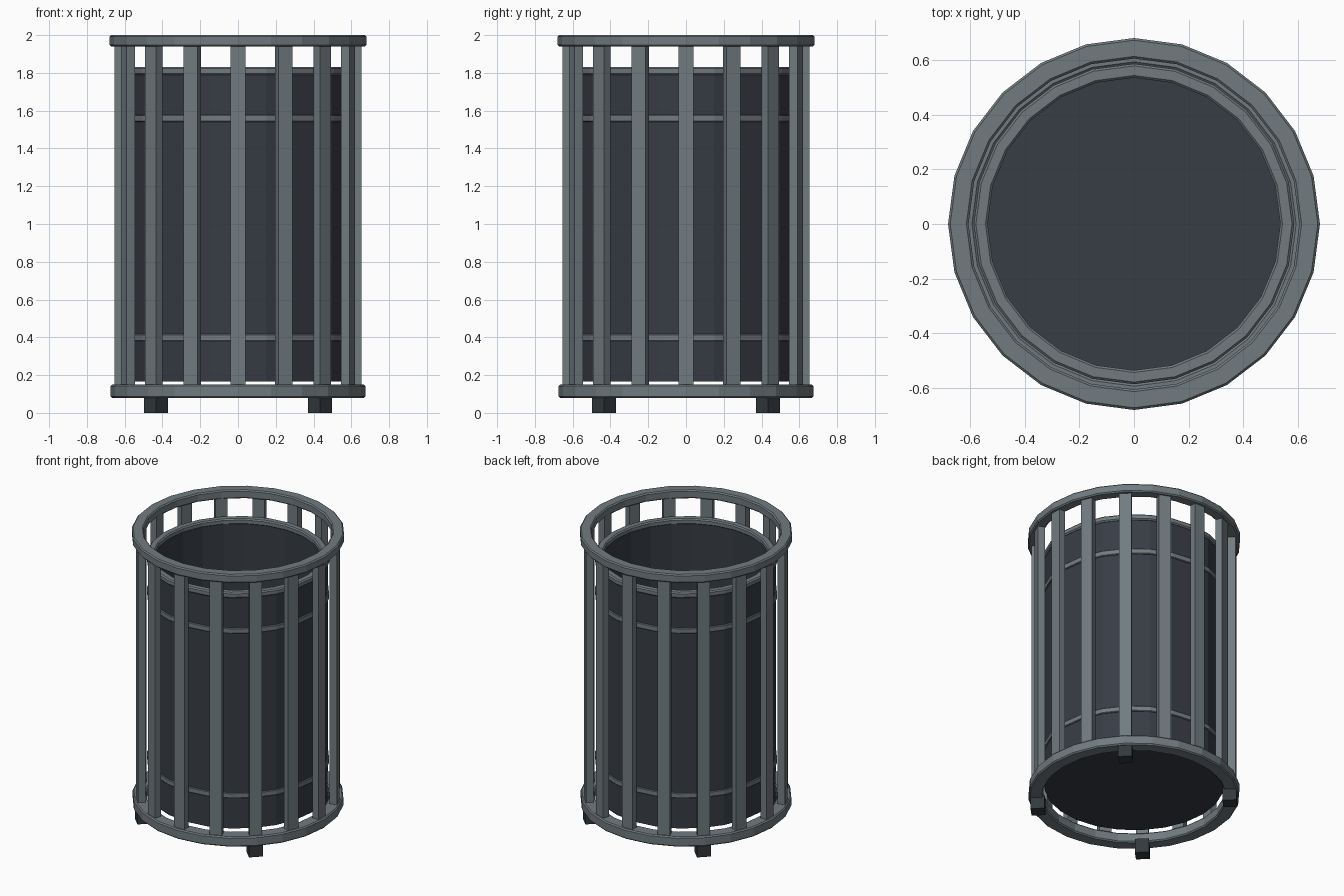
import bpy, bmesh, math
from mathutils import Matrix

if "Cube" in bpy.data.objects:
    bpy.data.objects.remove(bpy.data.objects["Cube"])


def material(name, rgb):
    m = bpy.data.materials.new(name)
    m.diffuse_color = (*rgb, 1)
    m.use_nodes = True
    m.node_tree.nodes["Principled BSDF"].inputs["Base Color"].default_value = m.diffuse_color
    return m


GREY = material("steel grey", (0.165, 0.198, 0.215))
DARK = material("dark liner", (0.038, 0.045, 0.058))
FOOT = material("dark foot", (0.032, 0.041, 0.048))


def finish(name, bm, mat):
    bmesh.ops.recalc_face_normals(bm, faces=bm.faces)
    me = bpy.data.meshes.new(name)
    bm.to_mesh(me)
    bm.free()
    me.materials.append(mat)
    ob = bpy.data.objects.new(name, me)
    bpy.context.collection.objects.link(ob)
    return ob


def lathe(name, profile, mat, closed=True, sides=24):
    """Spin an (r, z) profile round z; r = 0 points become poles."""
    bm = bmesh.new()
    rings = []
    for r, z in profile:
        if r == 0:
            rings.append([bm.verts.new((0, 0, z))] * sides)
        else:
            rings.append([bm.verts.new((r * math.cos(2 * math.pi * i / sides),
                                        r * math.sin(2 * math.pi * i / sides), z))
                          for i in range(sides)])
    n = len(rings)
    for k in range(n if closed else n - 1):
        a, b = rings[k], rings[(k + 1) % n]
        for i in range(sides):
            j = (i + 1) % sides
            quad = list(dict.fromkeys((a[i], a[j], b[j], b[i])))
            bm.faces.new(quad)
    return finish(name, bm, mat)


def hoop(name, r0, r1, z0, z1, c, mat):
    """Flat ring with chamfered edges."""
    lathe(name, [(r0 + c, z0), (r1 - c, z0), (r1, z0 + c), (r1, z1 - c),
                 (r1 - c, z1), (r0 + c, z1), (r0, z1 - c), (r0, z0 + c)], mat)


def radial_boxes(name, count, start, radius, size, z, mat):
    """Boxes spread evenly round z, each turned to face outwards."""
    for i in range(count):
        bm = bmesh.new()
        rot = Matrix.Rotation(start + 2 * math.pi * i / count, 4, 'Z')
        mat4 = rot @ Matrix.Translation((radius, 0, z)) @ Matrix.Diagonal((*size, 1))
        bmesh.ops.create_cube(bm, size=1, matrix=mat4)
        finish(f"{name}_{i + 1}", bm, mat)


# Outer cage: two hoops and sixteen slats
hoop("top_ring", 0.605, 0.68, 1.94, 2.0, 0.008, GREY)
hoop("bottom_ring", 0.585, 0.675, 0.08, 0.15, 0.008, GREY)
radial_boxes("slat", 16, 0, 0.631, (0.048, 0.08, 1.84), 1.04, GREY)

# Inner bin: hollow liner with floor
lathe("liner", [(0, 0.165), (0.575, 0.165), (0.575, 1.81), (0.54, 1.81),
                (0.54, 0.195), (0, 0.195)], DARK, closed=False)

# Liner rim and bands
hoop("liner_rim", 0.535, 0.586, 1.79, 1.83, 0.008, GREY)
hoop("upper_band", 0.565, 0.584, 1.54, 1.578, 0.004, GREY)
hoop("lower_band", 0.565, 0.584, 0.38, 0.417, 0.004, GREY)

# Four feet on the diagonals
radial_boxes("foot", 4, math.pi / 4, 0.615, (0.09, 0.09, 0.1), 0.05, FOOT)
